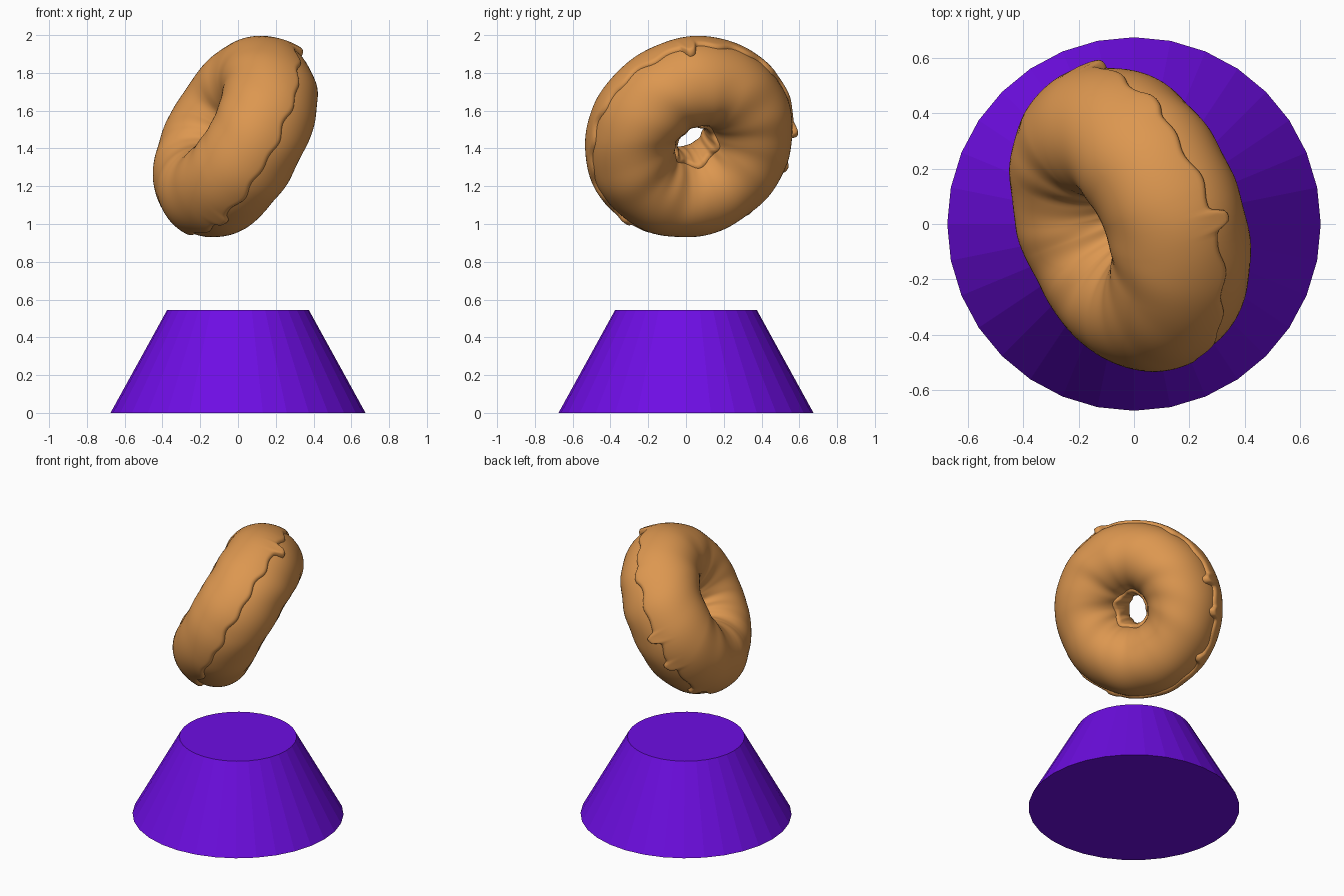
import bpy, bmesh, math
from mathutils import Vector, Matrix, noise

if "Cube" in bpy.data.objects:
    bpy.data.objects.remove(bpy.data.objects["Cube"], do_unlink=True)


def material(name, colour):
    mat = bpy.data.materials.new(name)
    mat.use_nodes = True
    mat.diffuse_color = colour
    mat.node_tree.nodes["Principled BSDF"].inputs["Base Color"].default_value = colour
    return mat


def make_object(name, bm, mat, smooth):
    bmesh.ops.recalc_face_normals(bm, faces=bm.faces)
    for face in bm.faces:
        face.smooth = smooth
    mesh = bpy.data.meshes.new(name)
    bm.to_mesh(mesh)
    bm.free()
    mesh.materials.append(mat)
    obj = bpy.data.objects.new(name, mesh)
    bpy.context.collection.objects.link(obj)
    return obj


dough_mat = material("golden dough", (0.72, 0.31, 0.08, 1))
purple_mat = material("purple", (0.155, 0.004, 0.77, 1))

# Ring proportions and the tilted frame it floats in
RING, RADIAL, AXIAL = 0.33, 0.225, 0.25
axis = Vector((-0.83, -0.32, 0.46)).normalized()
up = (Vector((0, 0, 1)) - axis.z * axis).normalized()
side = axis.cross(up)
tilt = Matrix((up, side, axis)).transposed().to_4x4()
placement = Matrix.Translation((-0.007, 0.025, 1.455)) @ tilt


def ring_point(theta, phi, offset):
    """Point on the lumpy ring, raised by offset above its surface."""
    spin = Vector((math.cos(theta), math.sin(theta), 0))
    seed = spin * 1.6 + Vector((math.cos(phi), 0, math.sin(phi))) * 0.5
    lift = offset + 0.009 * noise.noise(seed * 1.7)
    point = spin * (RING + (RADIAL + lift) * math.cos(phi))
    point.z = (AXIAL + lift) * math.sin(phi)
    return point


def sweep(columns, closed):
    """Skin a loop of point columns into quads."""
    bm = bmesh.new()
    grid = [[bm.verts.new(p) for p in col] for col in columns]
    rows = len(grid[0])
    for i, col in enumerate(grid):
        nxt = grid[(i + 1) % len(grid)]
        for j in range(rows if closed else rows - 1):
            k = (j + 1) % rows
            bm.faces.new((col[j], nxt[j], nxt[k], col[k]))
    return bm


# Dough ring
TURN = 2 * math.pi
dough = sweep([[ring_point(TURN * i / 128, TURN * j / 64, 0) for j in range(64)]
               for i in range(128)], True)
make_object("dough_ring", dough, dough_mat, True).matrix_world = placement

# Icing: wavy outer edge with drips given as (angle, length, width)
DRIPS = [(-12, 0.24, 0.06), (84, 0.26, 0.06), (106, 0.2, 0.06),
         (138, 0.16, 0.06), (-149, 0.12, 0.07), (40, 0.06, 0.1)]


def bump(theta, degrees, width):
    gap = (theta - math.radians(degrees) + math.pi) % TURN - math.pi
    return math.exp(-(gap / width) ** 4)


def icing_column(theta, rows=56):
    wave = 0.035 * math.sin(19 * theta) + 0.025 * math.sin(11 * theta + 1)
    drip = sum(length * bump(theta, a, w) for a, length, w in DRIPS)
    bulb = max(bump(theta, a, w) * length for a, length, w in DRIPS)
    low = -(0.11 + wave + drip)
    high = math.pi + 0.4 + 0.06 * math.sin(5 * theta)
    column = []
    for j in range(rows + 1):
        phi = low + (high - low) * (0.5 - 0.5 * math.cos(math.pi * j / rows))
        edge = max(min(phi - low, high - phi), 0) * RADIAL
        rim = 1 - min(edge / 0.025, 1)
        offset = -0.01 + 0.026 * math.sqrt(1 - rim * rim)
        if phi < 1:
            offset += 0.07 * bulb * (1 - rim) * math.exp(-(edge / 0.06) ** 2)
        column.append(ring_point(theta, phi, offset))
    return column


icing = sweep([icing_column(TURN * i / 360) for i in range(360)], False)
make_object("icing", icing, dough_mat, True).matrix_world = placement

# Faceted pedestal
HEIGHT = 0.545
base = bmesh.new()
bmesh.ops.create_cone(base, cap_ends=True, segments=32, radius1=0.675,
                      radius2=0.375, depth=HEIGHT,
                      matrix=Matrix.Translation((0, 0, HEIGHT / 2)))
make_object("pedestal", base, purple_mat, False)
